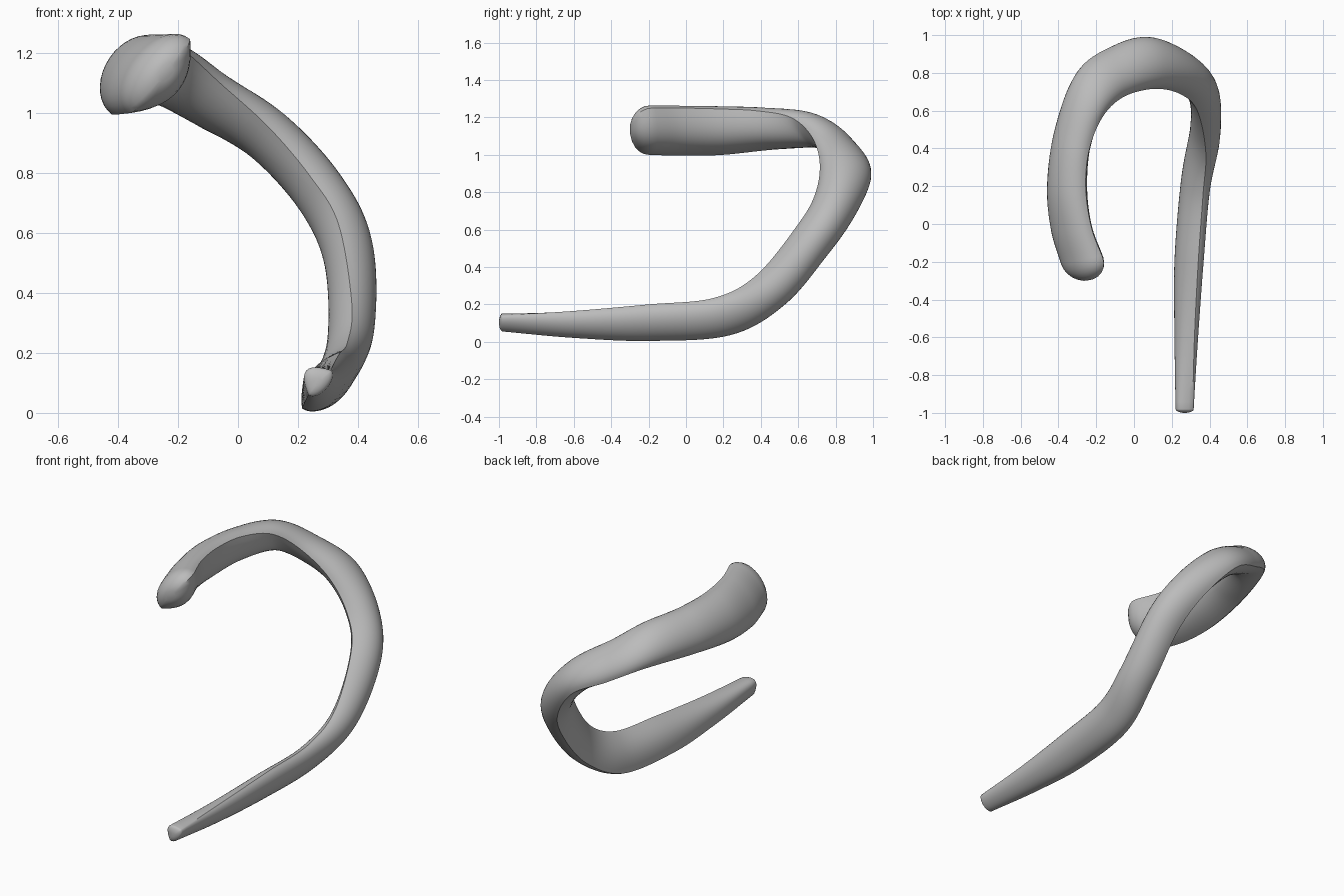
import bpy
import bmesh
import math
from mathutils import Vector

default_cube = bpy.data.objects.get("Cube")
if default_cube:
    bpy.data.objects.remove(default_cube, do_unlink=True)

# Two ridges run along the curved bar, from slim tip to blunt head
upper_ridge = [
    (.31, -.98, .142), (.32, -.6, .165), (.34, -.2, .2), (.365, .15, .235),
    (.38, .38, .36), (.335, .6, .63), (.24, .69, .79), (.1, .715, .955),
    (-.06, .67, 1.1), (-.17, .56, 1.2), (-.24, .38, 1.235),
    (-.255, .18, 1.245), (-.225, -.02, 1.25), (-.165, -.18, 1.25)]
lower_ridge = [
    (.235, -.98, .06), (.22, -.6, .03), (.215, -.2, .015), (.25, .24, .045),
    (.3, .53, .21), (.3, .75, .46), (.225, .895, .66), (.065, .985, .86),
    (-.12, .935, .955), (-.29, .805, 1.035), (-.39, .5, 1.03),
    (-.42, .2, 1.0), (-.41, -.02, .995), (-.36, -.2, 1.0)]
# Height of the round outer side and of the shallower inner side
outer = [.03, .06, .08, .085, .115, .135, .13, .11, .095, .095, .1, .11, .1, .1]
inner = [.06, .05, .045, .04, .03, .03, .04, .06, .065, .07, .075, .075, .075, .08]

STEPS = 10
ROUND = 18
SHALLOW = 12


def spline(values):
    """Smooth curve through all the values."""
    ends = [values[0] * 2 - values[1]], [values[-1] * 2 - values[-2]]
    p = ends[0] + values + ends[1]
    out = []
    for i in range(1, len(p) - 2):
        a, b, c, d = p[i - 1:i + 3]
        for s in range(STEPS):
            t = s / STEPS
            out.append((b * 2 + (c - a) * t + (a * 2 - b * 5 + c * 4 - d) * t ** 2
                        + (b * 3 - a - c * 3 + d) * t ** 3) * .5)
    out.append(values[-1])
    return out


def section(a, b, depth, belly, tangent):
    """Lens section: half ellipse outside, shallow parabola inside."""
    middle, half = (a + b) / 2, (a - b) / 2
    outward = (b - a).cross(tangent).normalized()
    ring = []
    for i in range(ROUND + 1):
        angle = math.pi * i / ROUND
        ring.append(middle + half * math.cos(angle) + outward * depth * math.sin(angle))
    for i in range(1, SHALLOW):
        t = i / SHALLOW
        ring.append(b.lerp(a, t) - outward * belly * 4 * t * (1 - t))
    return ring


def cap(ring, direction, length, steps=6):
    """Rings that close an end with a blunt dome."""
    centre = sum(ring, Vector()) / len(ring)
    rings = []
    for i in range(1, steps):
        angle = math.pi / 2 * i / steps
        shift = direction * length * math.sin(angle)
        rings.append([centre + (p - centre) * math.cos(angle) + shift for p in ring])
    return rings


# Sweep the section along the ridges
a_line = spline([Vector(p) for p in upper_ridge])
b_line = spline([Vector(p) for p in lower_ridge])
middles = [(a + b) / 2 for a, b in zip(a_line, b_line)]
last = len(middles) - 1
tangents = [(middles[min(i + 1, last)] - middles[max(i - 1, 0)]).normalized()
            for i in range(last + 1)]
rings = [section(*args) for args in
         zip(a_line, b_line, spline(outer), spline(inner), tangents)]
rings = (cap(rings[0], -tangents[0], .02)[::-1] + rings
         + cap(rings[-1], tangents[-1], .11))

# Skin the rings
bm = bmesh.new()
loops = [[bm.verts.new(p) for p in ring] for ring in rings]
for low, high in zip(loops, loops[1:]):
    for j in range(len(low)):
        k = (j + 1) % len(low)
        bm.faces.new((low[j], low[k], high[k], high[j]))
bm.faces.new(loops[0])
bm.faces.new(loops[-1])
bmesh.ops.recalc_face_normals(bm, faces=bm.faces)
mesh = bpy.data.meshes.new("curved_bar")
bm.to_mesh(mesh)
bm.free()

# Plain grey finish
grey = bpy.data.materials.new("plain_grey")
grey.use_nodes = True
colour = (.5, .5, .5, 1)
grey.diffuse_color = colour
grey.node_tree.nodes["Principled BSDF"].inputs["Base Color"].default_value = colour
mesh.materials.append(grey)

bar = bpy.data.objects.new("curved_bar", mesh)
bpy.context.collection.objects.link(bar)
bpy.ops.object.select_all(action="DESELECT")
bar.select_set(True)
bpy.context.view_layer.objects.active = bar
bpy.ops.object.shade_smooth_by_angle(angle=math.radians(40))
